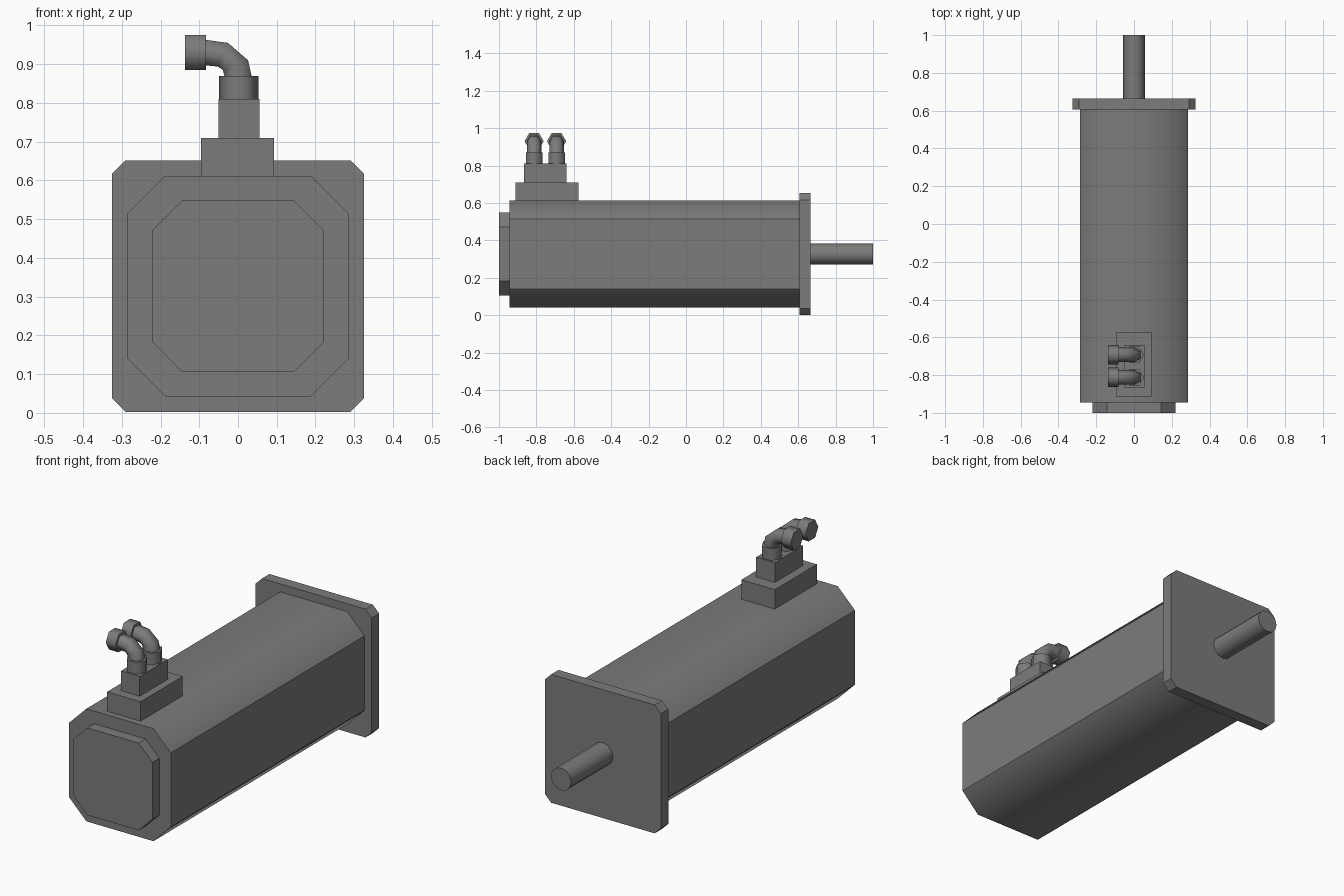
import bpy, bmesh, math
from mathutils import Matrix, Vector

cube = bpy.data.objects.get("Cube")
if cube:
    bpy.data.objects.remove(cube, do_unlink=True)

grey = bpy.data.materials.new("dark_grey")
grey.use_nodes = True
colour = (0.2, 0.2, 0.2, 1)
grey.diffuse_color = colour
grey.node_tree.nodes["Principled BSDF"].inputs["Base Color"].default_value = colour

AXIS_Z = 0.327


def finish(name, bm, smooth_angle=None):
    """Turn a bmesh into a named grey object, optionally smoothed below an angle."""
    bmesh.ops.recalc_face_normals(bm, faces=bm.faces[:])
    if smooth_angle:
        for f in bm.faces:
            f.smooth = True
        for e in bm.edges:
            e.smooth = e.calc_face_angle(math.pi) < math.radians(smooth_angle)
    mesh = bpy.data.meshes.new(name)
    bm.to_mesh(mesh)
    bm.free()
    mesh.materials.append(grey)
    obj = bpy.data.objects.new(name, mesh)
    bpy.context.collection.objects.link(obj)
    return obj


def loft(name, rings, smooth_angle=None):
    """Skin a series of equal point rings and cap both ends."""
    bm = bmesh.new()
    loops = [[bm.verts.new(p) for p in ring] for ring in rings]
    for a, b in zip(loops, loops[1:]):
        for i in range(len(a)):
            j = (i + 1) % len(a)
            bm.faces.new((a[i], a[j], b[j], b[i]))
    bm.faces.new(loops[0])
    bm.faces.new(loops[-1])
    return finish(name, bm, smooth_angle)


def chamfered_block(name, half, cut, y0, y1):
    """Square plate along y with its four long corners cut off."""
    k = half - cut
    outline = [(half, -k), (half, k), (k, half), (-k, half),
               (-half, k), (-half, -k), (-k, -half), (k, -half)]
    return loft(name, [[(x, y, AXIS_Z + z) for x, z in outline] for y in (y0, y1)])


def box(name, x0, x1, y0, y1, z0, z1):
    outline = [(x0, y0), (x1, y0), (x1, y1), (x0, y1)]
    return loft(name, [[(x, y, z) for x, y in outline] for z in (z0, z1)])


def prism(name, start, end, radius, sides, turn=0):
    """Regular prism between two points, smooth around and sharp at the ends."""
    start, end = Vector(start), Vector(end)
    axis = end - start
    bm = bmesh.new()
    bmesh.ops.create_cone(bm, cap_ends=True, segments=sides, radius1=radius,
                          radius2=radius, depth=axis.length)
    spin = axis.to_track_quat('Z', 'Y').to_matrix().to_4x4()
    bm.transform(Matrix.Translation((start + end) / 2) @ spin @ Matrix.Rotation(turn, 4, 'Z'))
    return finish(name, bm, 70)


# Motor housing: top and bottom blend softly into the chamfers, sides stay crisp
body = chamfered_block("motor_body", 0.285, 0.097, -0.945, 0.606)
for p in body.data.polygons:
    p.use_smooth = abs(p.normal.z) > 0.5
for e in body.data.edges:
    a, b = (body.data.vertices[i].co for i in e.vertices)
    soft = abs(a.y - b.y) > 1 and abs(a.x) < 0.25
    e.use_edge_sharp = not soft

# End pieces and shaft
chamfered_block("rear_cap", 0.221, 0.077, -1.0, -0.945)
chamfered_block("front_flange", 0.325, 0.035, 0.606, 0.665)
prism("drive_shaft", (0, 0.665, AXIS_Z), (0, 1.0, AXIS_Z), 0.057, 12)

# Stepped terminal box
box("terminal_base", -0.095, 0.093, -0.912, -0.575, 0.611, 0.71)
box("terminal_block", -0.05, 0.055, -0.865, -0.64, 0.71, 0.81)

# Outer and inner bend points (x, z) of the elbow pipe
BEND = [((0.036, 0.865), (-0.034, 0.865)),
        ((0.026, 0.91), (-0.039, 0.885)),
        ((-0.026, 0.955), (-0.052, 0.894)),
        ((-0.085, 0.963), (-0.085, 0.897))]


def hex_ring(outer, inner, y, r):
    """Hexagon with flats on the outer and inner side, corners along y."""
    (ox, oz), (ix, iz) = outer, inner
    mx, mz = (ox + ix) / 2, (oz + iz) / 2
    return [(ox, y - r / 2, oz), (ox, y + r / 2, oz), (mx, y + r, mz),
            (ix, y + r / 2, iz), (ix, y - r / 2, iz), (mx, y - r, mz)]


# Two hexagonal elbow connectors
for side, y in (("front", -0.812), ("rear", -0.692)):
    prism(side + "_collar", (0.002, y, 0.81), (0.002, y, 0.87), 0.051, 6, math.pi / 2)
    loft(side + "_elbow", [hex_ring(o, i, y, 0.039) for o, i in BEND], 70)
    nut = [hex_ring((x, 0.975), (x, 0.885), y, 0.051) for x in (-0.082, -0.137)]
    loft(side + "_nut", nut, 70)
